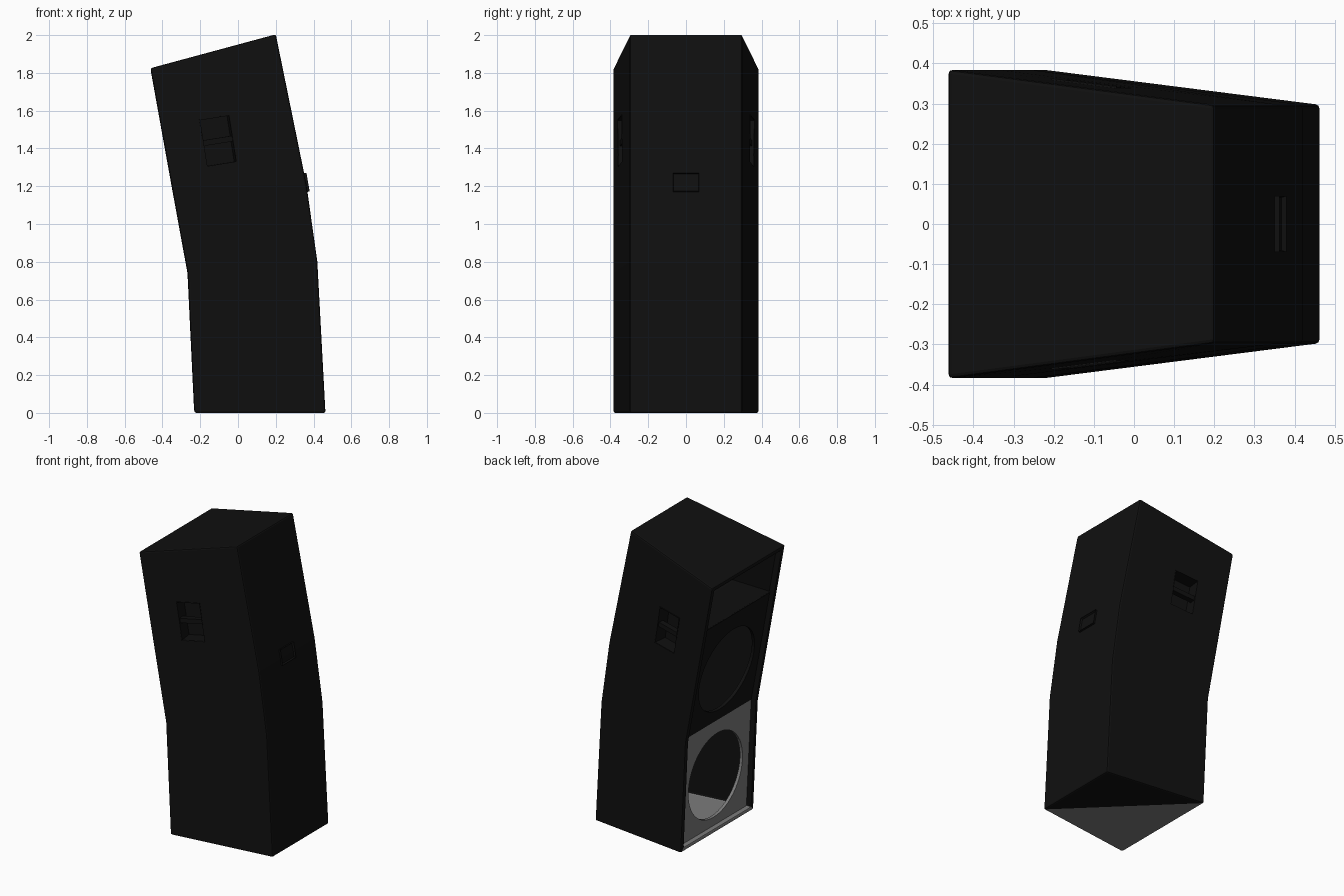
import bpy, bmesh, math
from mathutils import Matrix, Vector

if "Cube" in bpy.data.objects:
    bpy.data.objects.remove(bpy.data.objects["Cube"], do_unlink=True)


def material(name, value):
    m = bpy.data.materials.new(name)
    m.use_nodes = True
    m.diffuse_color = (value, value, value, 1)
    m.node_tree.nodes["Principled BSDF"].inputs["Base Color"].default_value = m.diffuse_color
    return m


BLACK = material("cabinet black", 0.005)
GREY = material("bare grey", 0.2)


def make(name, bm, mats, matrix=None):
    if matrix:
        bmesh.ops.transform(bm, matrix=matrix, verts=bm.verts)
    bmesh.ops.recalc_face_normals(bm, faces=bm.faces)
    mesh = bpy.data.meshes.new(name)
    bm.to_mesh(mesh)
    bm.free()
    obj = bpy.data.objects.new(name, mesh)
    bpy.context.collection.objects.link(obj)
    for m in mats:
        mesh.materials.append(m)
    return obj


def box_mesh(low, high):
    bm = bmesh.new()
    bmesh.ops.create_cube(bm, size=1)
    low, high = Vector(low), Vector(high)
    size = high - low
    bmesh.ops.scale(bm, vec=size, verts=bm.verts)
    bmesh.ops.translate(bm, vec=(low + high) / 2, verts=bm.verts)
    return bm


def cut(obj, cutter):
    cutter.hide_render = True
    cutter.hide_set(True)
    cutter.display_type = 'WIRE'
    mod = obj.modifiers.new("cut", 'BOOLEAN')
    mod.operation = 'DIFFERENCE'
    mod.solver = 'EXACT'
    mod.object = cutter


def front_frame(a, b):
    """Local x runs inward, z runs up the front plane from a to b."""
    tilt = math.atan2(b[0] - a[0], b[1] - a[1])
    return Matrix.Translation((a[0], 0, a[1])) @ Matrix.Rotation(tilt, 4, 'Y')


FRONT_W, REAR_W = 0.385, 0.297
BASE, BEND, CREST = (-0.23, 0), (-0.265, 0.74), (-0.463, 1.825)

# Bent, tapered cabinet shell, open at the front
rows = [(BASE, (0.463, 0)), (BEND, (0.42, 0.8)),
        ((-0.349, 1.2), (0.362, 1.21)), (CREST, (0.2, 2.004))]
bm = bmesh.new()
rings = []
for f, r in rows:
    rings.append([bm.verts.new((p[0], y, p[1])) for p, y in
                  ((f, FRONT_W), (r, REAR_W), (r, -REAR_W), (f, -FRONT_W))])
for lower, upper in zip(rings, rings[1:]):
    for i in range(3):
        bm.faces.new((lower[i], lower[i + 1], upper[i + 1], upper[i]))
bm.faces.new(rings[-1])
fl, rl, rr, fr = rings[0]
bm.faces.new((fl, rl, rr))
bm.faces.new((fl, rr, fr)).material_index = 1
cabinet = make("cabinet_shell", bm, [BLACK, GREY])
shell = cabinet.modifiers.new("walls", 'SOLIDIFY')
shell.thickness, shell.offset, shell.use_even_offset = 0.03, -1, True
edge = cabinet.modifiers.new("soft edges", 'BEVEL')
edge.width, edge.segments, edge.limit_method = 0.01, 2, 'ANGLE'
edge.angle_limit = math.radians(40)

# Recessed handle cups with a grip bar, one on each side
for side, label in ((1, "left"), (-1, "right")):
    place = (Matrix.Diagonal((1, side, 1, 1)) @ Matrix.Translation((-0.105, 0.348, 1.44))
             @ Matrix.Rotation(math.radians(-7.3), 4, 'Z')
             @ Matrix.Rotation(math.radians(-9), 4, 'Y'))
    low, high = (-0.08, -0.09, -0.125), (0.08, 0.002, 0.125)
    cutter = make(label + "_handle_cutter",
                  box_mesh(low, (high[0], 0.05, high[2])), [BLACK], place)
    cut(cabinet, cutter)
    bm = box_mesh(low, high)
    outer = max(bm.faces, key=lambda f: f.calc_center_median().y)
    bmesh.ops.delete(bm, geom=[outer], context='FACES_ONLY')
    cup = make(label + "_handle_cup", bm, [BLACK], place)
    wall = cup.modifiers.new("wall", 'SOLIDIFY')
    wall.thickness, wall.offset = 0.006, 0
    make(label + "_handle_bar",
         box_mesh((-0.08, -0.045, -0.015), (0.08, -0.008, 0.015)), [BLACK], place)

# Front baffles with round driver openings
low_frame, up_frame = front_frame(BASE, BEND), front_frame(BEND, CREST)
for name, frame, bottom, top, centre, mat in (
        ("lower_baffle", low_frame, 0.02, 0.75, 0.37, GREY),
        ("upper_baffle", up_frame, 0, 0.77, 0.36, BLACK)):
    baffle = make(name, box_mesh((0.03, -0.365, bottom), (0.05, 0.365, top)), [mat], frame)
    bm = bmesh.new()
    bmesh.ops.create_cone(bm, cap_ends=True, segments=48, radius1=0.285,
                          radius2=0.285, depth=0.2)
    turn = Matrix.Translation((0.04, 0, centre)) @ Matrix.Rotation(math.pi / 2, 4, 'Y')
    cut(baffle, make(name + "_cutter", bm, [mat], frame @ turn))

# Flared horn above the drivers
bm = bmesh.new()
loops = []
for depth, half, z0, z1 in ((0.03, 0.36, 0.765, 1.07), (0.2, 0.2, 0.83, 1.01),
                            (0.38, 0.05, 0.87, 0.97)):
    loops.append([bm.verts.new((depth, y, z)) for y, z in
                  ((-half, z0), (half, z0), (half, z1), (-half, z1))])
for a, b in zip(loops, loops[1:]):
    for i in range(4):
        j = (i + 1) % 4
        bm.faces.new((a[i], a[j], b[j], b[i]))
bm.faces.new(loops[-1])
horn = make("horn", bm, [BLACK], up_frame)
horn.modifiers.new("wall", 'SOLIDIFY').thickness = 0.006

# Rear connector plate with a sunken centre
bm = box_mesh((-0.02, -0.07, -0.05), (0.01, 0.07, 0.05))
face = max(bm.faces, key=lambda f: f.calc_center_median().x)
bmesh.ops.inset_individual(bm, faces=[face], thickness=0.01)
bmesh.ops.translate(bm, vec=(-0.02, 0, 0), verts=face.verts)
make("connector_plate", bm, [BLACK],
     Matrix.Translation((0.361, 0, 1.22)) @ Matrix.Rotation(math.radians(-10), 4, 'Y'))
